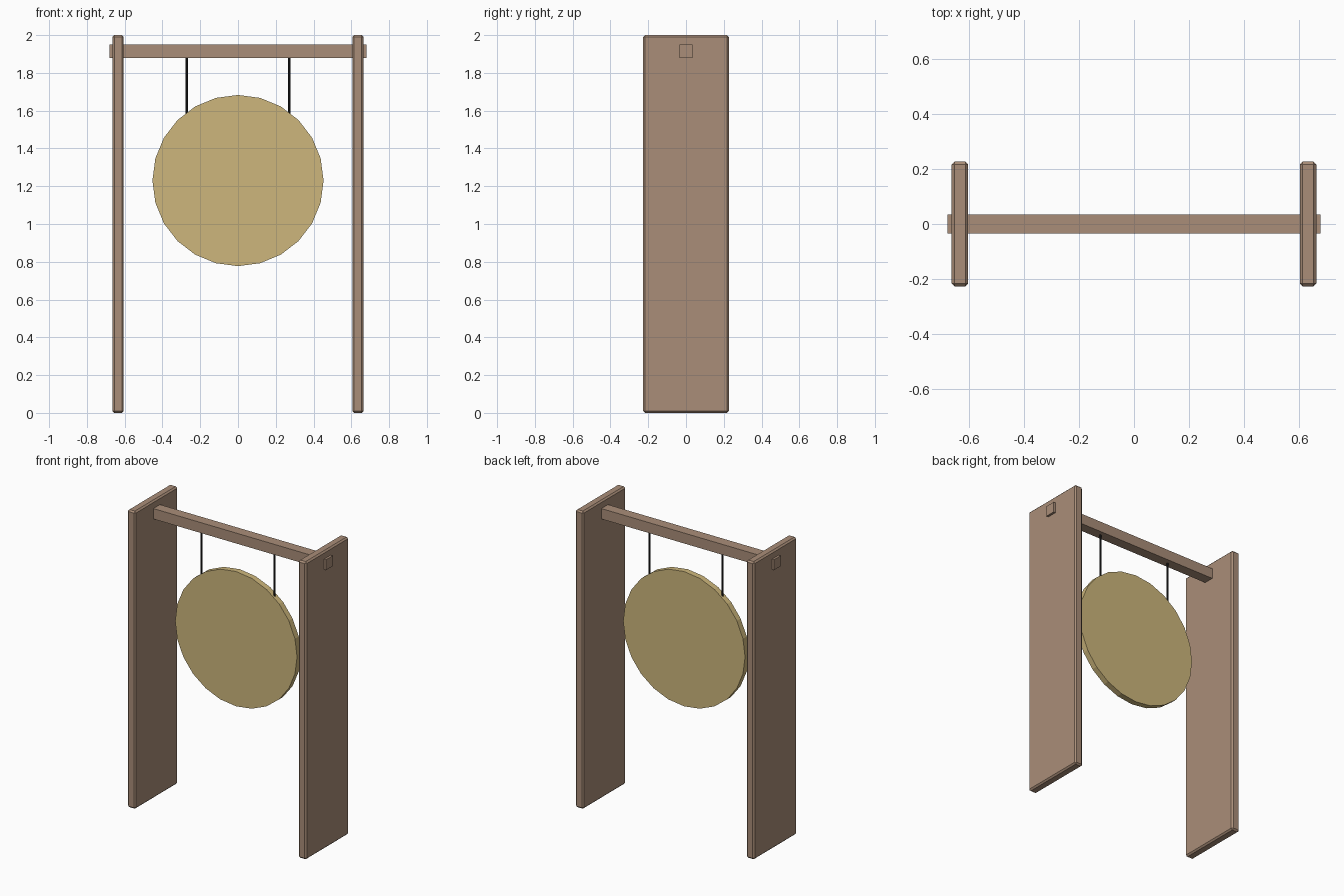
import bpy, math

if "Cube" in bpy.data.objects:
    bpy.data.objects.remove(bpy.data.objects["Cube"])


def material(name, rgb):
    m = bpy.data.materials.new(name)
    m.diffuse_color = (*rgb, 1)
    m.use_nodes = True
    m.node_tree.nodes["Principled BSDF"].inputs["Base Color"].default_value = m.diffuse_color
    return m


wood = material("wood", (0.40, 0.27, 0.19))
brass = material("brass", (0.61, 0.47, 0.20))
cord = material("cord", (0.015, 0.015, 0.015))


def box(name, loc, size, mat, bevel=0):
    bpy.ops.mesh.primitive_cube_add(size=1, location=loc)
    o = bpy.context.object
    o.name = name
    o.scale = size
    bpy.ops.object.transform_apply(location=False, rotation=False, scale=True)
    o.data.materials.append(mat)
    if bevel:
        b = o.modifiers.new("chamfer", 'BEVEL')
        b.width = bevel
        b.segments = 1
    return o


def cylinder(name, loc, radius, depth, sides, mat, rot=(0, 0, 0)):
    bpy.ops.mesh.primitive_cylinder_add(vertices=sides, radius=radius, depth=depth,
                                        location=loc, rotation=rot)
    o = bpy.context.object
    o.name = name
    o.data.materials.append(mat)
    return o


# Side panels and hanging cords
for side, s in (("left", -1), ("right", 1)):
    box(side + "_panel", (s * 0.635, 0, 1), (0.06, 0.454, 2), wood, 0.01)
    cylinder(side + "_cord", (s * 0.272, 0, 1.735), 0.007, 0.31, 8, cord)

# Crossbeam passing through both panels
box("crossbeam", (0, 0, 1.915), (1.36, 0.07, 0.07), wood)

# Gong disc with 24 flat sides
cylinder("gong", (0, 0, 1.23), 0.453, 0.04, 24, brass, (math.pi / 2, 0, 0))
